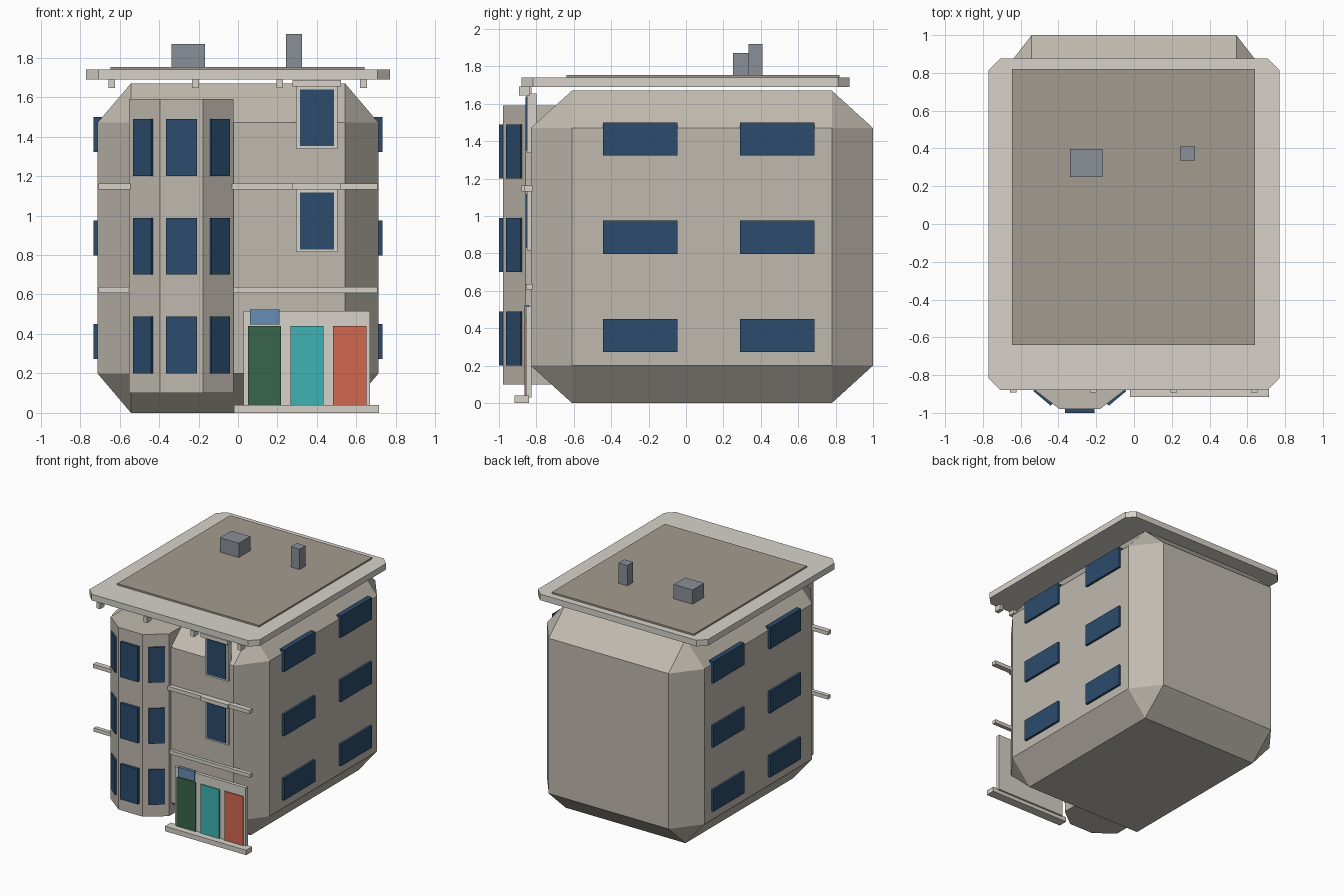
import bpy, bmesh, math
from mathutils import Matrix

if "Cube" in bpy.data.objects:
    bpy.data.objects.remove(bpy.data.objects["Cube"])


def mat(name, r, g, b):
    m = bpy.data.materials.new(name)
    m.diffuse_color = (r, g, b, 1)
    m.use_nodes = True
    m.node_tree.nodes["Principled BSDF"].inputs["Base Color"].default_value = m.diffuse_color
    return m


STONE = mat("stone", 0.53, 0.49, 0.43)
TRIM = mat("trim", 0.68, 0.65, 0.59)
ROOF = mat("roof_felt", 0.37, 0.33, 0.28)
GLASS = mat("glass", 0.025, 0.07, 0.15)
TRANSOM = mat("transom_glass", 0.13, 0.27, 0.45)
METAL = mat("metal", 0.25, 0.28, 0.31)
GREEN = mat("green", 0.04, 0.13, 0.07)
TEAL = mat("teal", 0.05, 0.45, 0.45)
ORANGE = mat("orange", 0.65, 0.14, 0.08)


def finish(name, bm, material):
    bmesh.ops.recalc_face_normals(bm, faces=bm.faces)
    me = bpy.data.meshes.new(name)
    bm.to_mesh(me)
    bm.free()
    me.materials.append(material)
    ob = bpy.data.objects.new(name, me)
    bpy.context.collection.objects.link(ob)
    return ob


def box(name, x, y, z, material, angle=0):
    """Box from (min, max) ranges, optionally turned about its own vertical axis."""
    bm = bmesh.new()
    size = [r[1] - r[0] for r in (x, y, z)]
    mid = [(r[1] + r[0]) / 2 for r in (x, y, z)]
    bmesh.ops.create_cube(bm, size=1, matrix=Matrix.Diagonal((*size, 1)))
    ob = finish(name, bm, material)
    ob.location = mid
    ob.rotation_euler.z = angle
    return ob


def prism(name, outline, z0, z1, material):
    bm = bmesh.new()
    face = bm.faces.new([bm.verts.new((x, y, z0)) for x, y in outline])
    ext = bmesh.ops.extrude_face_region(bm, geom=[face], use_keep_orig=True)
    for v in ext["geom"]:
        if isinstance(v, bmesh.types.BMVert):
            v.co.z = z1
    return finish(name, bm, material)


# Main body: box with wide flat bevels, as the hull of its six inset faces
half, cut, centre = (0.712, 0.915, 0.835), (0.17, 0.22, 0.20), (0, 0.085, 0.835)
bm = bmesh.new()
for axis in range(3):
    for sx in (-1, 1):
        for sy in (-1, 1):
            for sz in (-1, 1):
                s = (sx, sy, sz)
                bm.verts.new([centre[i] + s[i] * (half[i] - (cut[i] if i != axis else 0))
                              for i in range(3)])
bmesh.ops.convex_hull(bm, input=bm.verts)
bmesh.ops.dissolve_limit(bm, angle_limit=0.01, verts=bm.verts, edges=bm.edges)
finish("main_body", bm, STONE)

# Overhanging roof slab with clipped corners, roof surface and rooftop units
X, Y0, Y1, C = 0.77, -0.88, 0.875, 0.062
prism("roof_slab", [(-X + C, Y0), (X - C, Y0), (X, Y0 + C), (X, Y1 - C),
                    (X - C, Y1), (-X + C, Y1), (-X, Y1 - C), (-X, Y0 + C)], 1.69, 1.74, TRIM)
box("roof_surface", (-0.645, 0.64), (-0.64, 0.82), (1.735, 1.753), ROOF)
box("roof_unit", (-0.338, -0.167), (0.25, 0.397), (1.745, 1.87), METAL)
box("chimney", (0.243, 0.323), (0.335, 0.41), (1.745, 1.92), METAL)
for x in (-0.64, -0.215, 0.211, 0.636):
    box("eaves_bracket", (x - 0.017, x + 0.017), (-0.892, -0.835), (1.645, 1.692), TRIM)

# Octagonal bay, slightly flattened in depth
BX, BY, A = -0.287, -0.775, 0.264
R = A / math.cos(math.pi / 8)
angles = [math.pi / 8 + i * math.pi / 4 for i in range(8)]
prism("bay", [(BX + R * math.cos(a), BY + 0.77 * R * math.sin(a)) for a in angles],
      0.10, 1.59, STONE)

# Bay windows on three storeys
for z in (0.2, 0.7, 1.2):
    zr = (z, z + 0.288)
    box("bay_window_front", (BX - 0.079, BX + 0.079), (-1.0, -0.96), zr, GLASS)
    for s in (-1, 1):
        x = BX + s * 0.19
        box("bay_window_side", (x - 0.06, x + 0.06), (-0.927, -0.897), zr, GLASS,
            s * math.radians(40))

# Side windows, both sides
for s in (-1, 1):
    for y in (-0.445, 0.288):
        for z in (0.272, 0.797, 1.322):
            box("side_window", tuple(sorted((s * 0.69, s * 0.731))), (y, y + 0.4),
                (z, z + 0.178), GLASS)

# String courses
box("lower_band", (-0.708, 0.708), (-0.855, -0.822), (0.607, 0.637), TRIM)
box("upper_band", (-0.708, 0.708), (-0.865, -0.822), (1.132, 1.163), TRIM)

# Framed front windows with lintels
for z in (0.815, 1.337):
    box("window_frame", (0.295, 0.503), (-0.85, -0.80), (z, z + 0.317), TRIM)
    box("window_glass", (0.315, 0.487), (-0.857, -0.81), (z + 0.014, z + 0.302), GLASS)
    box("window_lintel", (0.276, 0.523), (-0.88, -0.825), (z + 0.317, z + 0.349), TRIM)

# Entrance: surround, doors, transom and step
box("entrance_surround", (0.027, 0.668), (-0.855, -0.825), (0.03, 0.515), TRIM)
for name, x, m in (("green_door", 0.05, GREEN), ("teal_door", 0.265, TEAL),
                   ("orange_door", 0.481, ORANGE)):
    box(name, (x, x + 0.169), (-0.864, -0.84), (0.04, 0.44), m)
box("door_transom", (0.06, 0.21), (-0.864, -0.84), (0.448, 0.525), TRANSOM)
box("door_step", (-0.02, 0.715), (-0.916, -0.84), (0.0, 0.04), TRIM)
